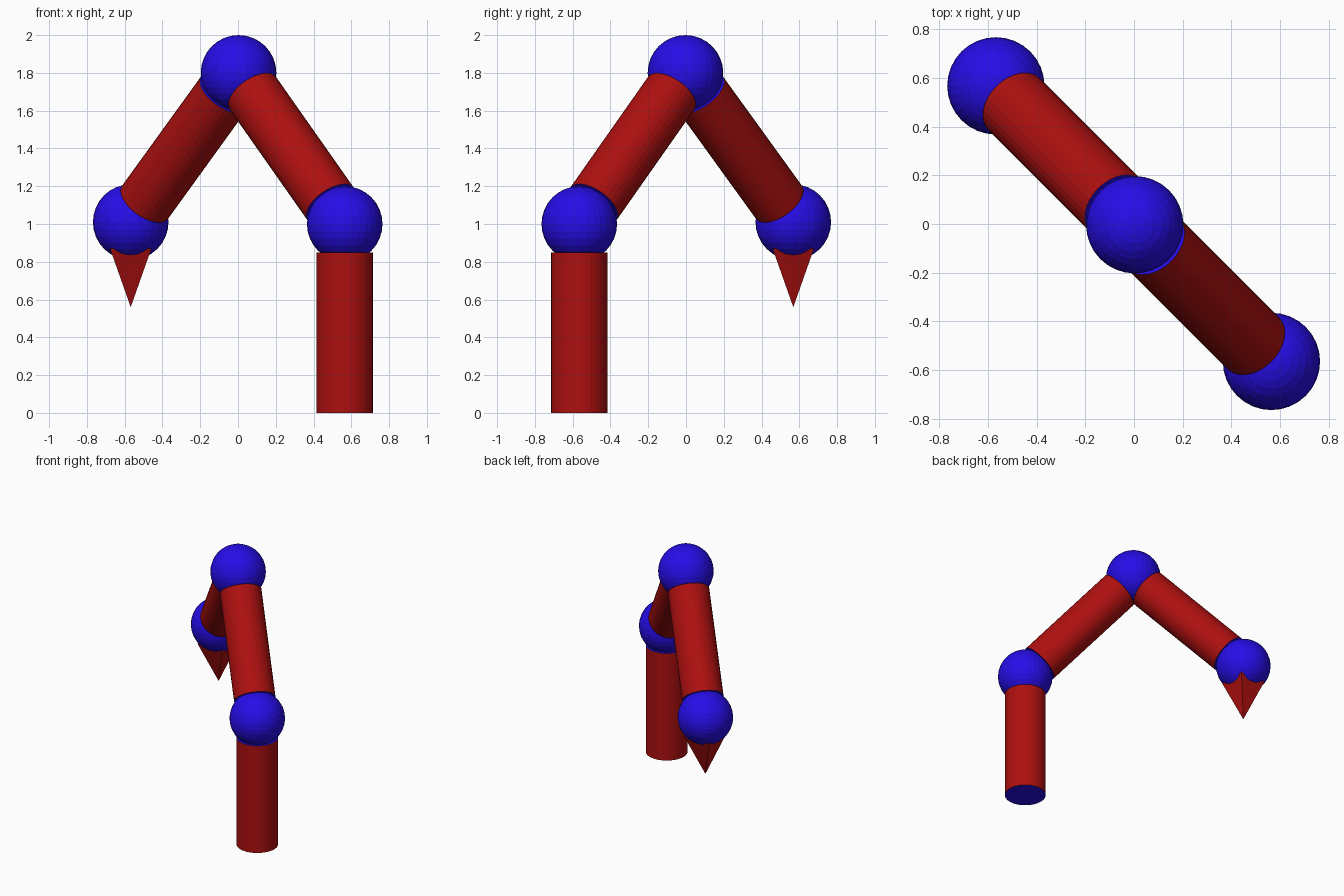
import bpy
import math
from mathutils import Vector

if "Cube" in bpy.data.objects:
    bpy.data.objects.remove(bpy.data.objects["Cube"])


def material(name, rgb):
    m = bpy.data.materials.new(name)
    m.diffuse_color = (*rgb, 1.0)
    m.use_nodes = True
    m.node_tree.nodes["Principled BSDF"].inputs["Base Color"].default_value = m.diffuse_color
    return m


RED = material("dark red", (0.42, 0.005, 0.005))
BLUE = material("deep blue", (0.02, 0.004, 0.80))

JOINT_R, TUBE_R, GAP = 0.20, 0.15, 0.15

hip = Vector((0.565, -0.565, 1.0))
elbow = Vector((0.003, -0.003, 1.8))
wrist = Vector((-0.568, 0.568, 1.01))


def joint(name, centre):
    bpy.ops.mesh.primitive_uv_sphere_add(segments=32, ring_count=16,
                                         radius=JOINT_R, location=centre)
    ob = bpy.context.object
    ob.name = name
    ob.data.materials.append(BLUE)


def paint_caps(ob):
    # red sides, blue end faces (local z is the long axis)
    ob.data.materials.append(RED)
    ob.data.materials.append(BLUE)
    for p in ob.data.polygons:
        p.material_index = 1 if abs(p.normal.z) > 0.9 else 0


def tube(name, a, b):
    d = b - a
    bpy.ops.mesh.primitive_cylinder_add(
        vertices=32, radius=TUBE_R, depth=d.length, location=(a + b) / 2,
        rotation=d.to_track_quat('Z', 'Y').to_euler())
    ob = bpy.context.object
    ob.name = name
    paint_caps(ob)


def link(name, a, b):
    # tube between two joints, its ends sunk into the spheres
    d = (b - a).normalized()
    tube(name, a + d * GAP, b - d * GAP)


# ball joints
joint("base_joint", hip)
joint("top_joint", elbow)
joint("tip_joint", wrist)

# standing post and the two sloping arms
tube("base_post", Vector((hip.x, hip.y, 0)), hip - Vector((0, 0, GAP)))
link("lower_arm", hip, elbow)
link("upper_arm", elbow, wrist)

# four-sided point hanging under the last joint, sides facing x and y
bpy.ops.mesh.primitive_cone_add(vertices=4, radius1=0.155, radius2=0, depth=0.31,
                                location=wrist - Vector((0, 0, 0.295)),
                                rotation=(math.pi, 0, math.pi / 4))
point = bpy.context.object
point.name = "pointed_tip"
paint_caps(point)
